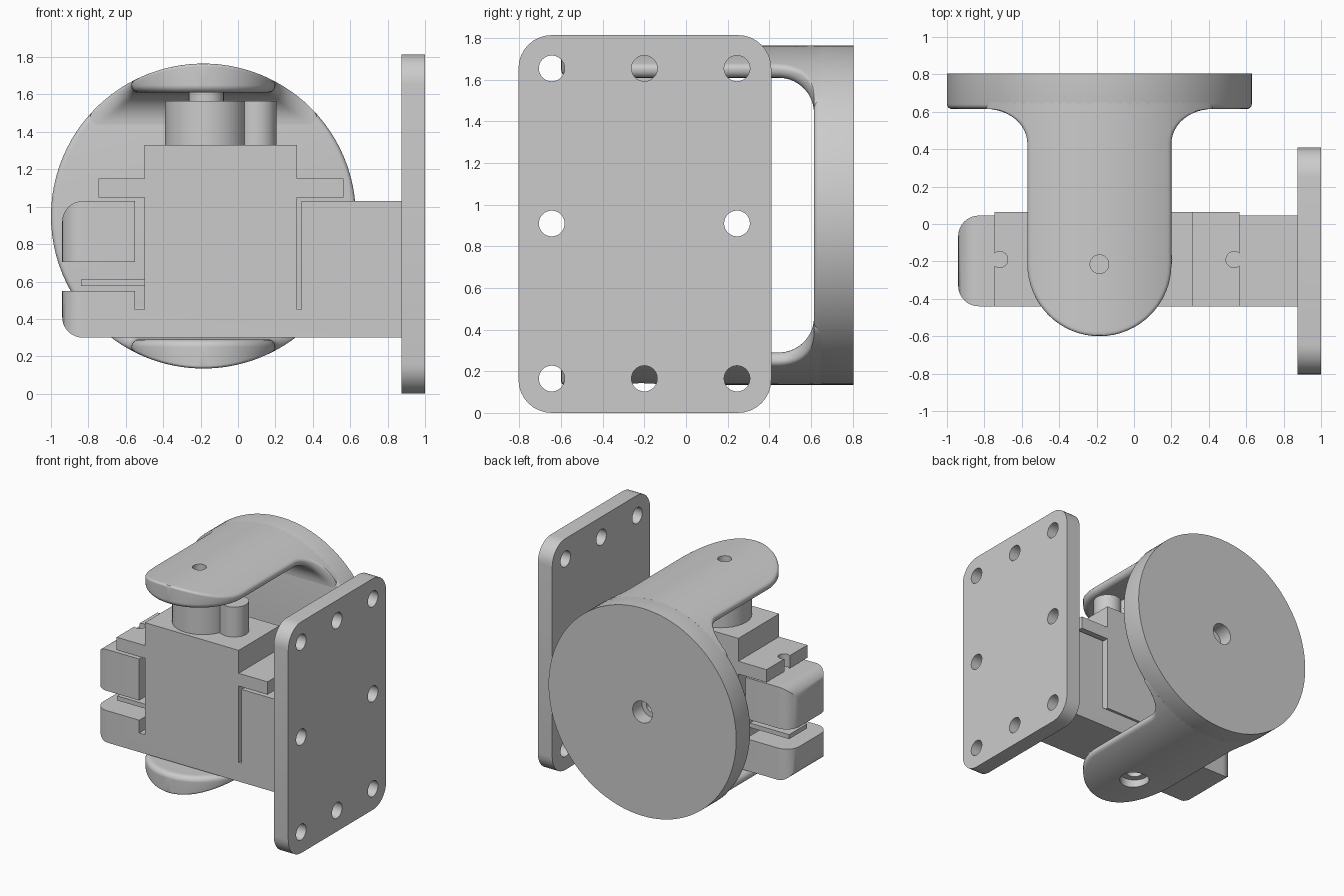
import bpy, bmesh, math
from mathutils import Matrix, Vector

cube = bpy.data.objects.get("Cube")
if cube:
    bpy.data.objects.remove(cube, do_unlink=True)

grey = bpy.data.materials.new("plain_grey")
grey.use_nodes = True
colour = (0.6, 0.6, 0.6, 1)
grey.diffuse_color = colour
for node in grey.node_tree.nodes:
    if node.type == 'BSDF_PRINCIPLED':
        node.inputs["Base Color"].default_value = colour


def finish(name, bm):
    bmesh.ops.recalc_face_normals(bm, faces=bm.faces[:])
    mesh = bpy.data.meshes.new(name)
    bm.to_mesh(mesh)
    bm.free()
    mesh.materials.append(grey)
    obj = bpy.data.objects.new(name, mesh)
    bpy.context.collection.objects.link(obj)
    return obj


def box(name, lo, hi, round_edge=None, radius=0.1, segments=8):
    """Box between two corners; edges chosen by round_edge are rounded."""
    bm = bmesh.new()
    lo, hi = Vector(lo), Vector(hi)
    bmesh.ops.create_cube(bm, size=1)
    for v in bm.verts:
        v.co = (lo + hi) / 2 + v.co * (hi - lo)
    if round_edge:
        edges = [e for e in bm.edges if round_edge(*[v.co for v in e.verts])]
        bmesh.ops.bevel(bm, geom=edges, offset=radius, segments=segments,
                        profile=0.5, affect='EDGES', clamp_overlap=True)
    return finish(name, bm)


def add_cylinder(bm, axis, centre, radius, depth, sides=32):
    turn = {'X': Matrix.Rotation(math.pi / 2, 4, 'Y'),
            'Y': Matrix.Rotation(math.pi / 2, 4, 'X'),
            'Z': Matrix()}[axis]
    bmesh.ops.create_cone(bm, cap_ends=True, segments=sides, radius1=radius,
                          radius2=radius, depth=depth,
                          matrix=Matrix.Translation(centre) @ turn)


def cylinder(name, axis, centre, radius, depth, sides=32):
    bm = bmesh.new()
    add_cylinder(bm, axis, centre, radius, depth, sides)
    return finish(name, bm)


def combine(obj, other, operation='DIFFERENCE'):
    mod = obj.modifiers.new("cut", 'BOOLEAN')
    mod.operation, mod.object, mod.solver = operation, other, 'EXACT'
    bpy.context.view_layer.objects.active = obj
    bpy.ops.object.modifier_apply(modifier=mod.name)
    bpy.data.objects.remove(other, do_unlink=True)


def smooth(obj):
    bpy.ops.object.select_all(action='DESELECT')
    obj.select_set(True)
    bpy.context.view_layer.objects.active = obj
    bpy.ops.object.shade_smooth_by_angle(angle=math.radians(30))


# Mounting plate with eight screw holes
plate = box("mounting_plate", (0.875, -0.805, 0), (1, 0.41, 1.815),
            lambda a, b: abs(a.x - b.x) > 0.05, 0.16)
bm = bmesh.new()
for y in (-0.645, -0.2, 0.245):
    for z in (0.165, 0.91, 1.655):
        if (y, z) != (-0.2, 0.91):
            add_cylinder(bm, 'X', (0.94, y, z), 0.062, 0.4)
combine(plate, finish("plate_holes", bm))
smooth(plate)

# Holder body, rounded at its free end, with motor pocket and cable notch
holder = box("motor_holder", (-0.94, -0.44, 0.3), (0.88, 0.045, 1.03),
             lambda a, b: a.x < -0.9 and b.x < -0.9, 0.11)
combine(holder, box("pocket", (-0.55, -0.6, 0.45), (0.34, 0.2, 1.2)))
combine(holder, box("notch", (-1.1, -0.6, 0.55), (-0.5, 0.2, 0.705),
                    lambda a, b: False))
smooth(holder)

# Motor body, ears, gear housing, shaft and cable
box("motor_body", (-0.5, -0.441, 0.45), (0.315, 0.065, 1.33))
for name, x0, x1, hole in (("ear_right", -0.745, -0.499, -0.718),
                           ("ear_left", 0.314, 0.565, 0.535)):
    ear = box(name, (x0, -0.441, 1.05), (x1, 0.065, 1.15))
    combine(ear, cylinder("ear_hole", 'Z', (hole, -0.19, 1.1), 0.043, 0.4, 24))
gear = cylinder("gear_housing", 'Z', (-0.17, -0.19, 1.445), 0.22, 0.24)
small = cylinder("small_gear_housing", 'Z', (0.1, -0.19, 1.445), 0.105, 0.24, 24)
shaft = cylinder("motor_shaft", 'Z', (-0.17, -0.19, 1.59), 0.095, 0.08, 24)
for part in (gear, small, shaft):
    smooth(part)
box("motor_cable", (-0.84, -0.3, 0.575), (-0.49, -0.08, 0.61))

# Round back disc of the swivel fork
CX, CZ, R = -0.185, 0.95, 0.815
bm = bmesh.new()
add_cylinder(bm, 'Y', (CX, 0.71, CZ), R, 0.19, 96)
rim = [e for e in bm.edges if all(v.co.y < 0.65 for v in e.verts)]
bmesh.ops.bevel(bm, geom=rim, offset=0.025, segments=4, profile=0.5,
                affect='EDGES')
disc = finish("fork_disc", bm)
combine(disc, cylinder("bore", 'Y', (CX, 0.78, CZ), 0.085, 0.18))
combine(disc, cylinder("through_hole", 'Y', (CX, 0.7, CZ), 0.045, 0.5))
smooth(disc)

# Fork arms: round tip, flared root, domed outside and flat inside
HALF, TIP, ROOT, FACE = 0.385, -0.215, 0.43, 0.615


def half_width(y):
    if y < TIP:
        return math.sqrt(max(0, HALF ** 2 - (y - TIP) ** 2))
    t = min(1, max(0, (y - ROOT) / (FACE - ROOT)))
    return HALF + 0.22 * (1 - math.sqrt(1 - t * t))


def rounding(d, r):
    d = min(max(d, 0), r)
    return r - math.sqrt(r * r - (r - d) ** 2)


def heights(dx, y):
    edge = HALF - math.hypot(dx, y - TIP) if y < TIP else half_width(y) - abs(dx)
    fillet = 0.17
    t = min(fillet, max(0, y - (FACE - fillet)))
    inner = 0.66 - fillet + math.sqrt(fillet ** 2 - t * t)
    outer = math.sqrt(R * R - dx * dx)
    return inner + rounding(edge, 0.04), outer - rounding(edge, 0.015)


def fork_arm(name, side):
    rows = [TIP - HALF * math.cos(i * math.pi / 32) for i in range(17)]
    rows += [0.0, 0.2, 0.35]
    rows += [ROOT + (FACE - ROOT) * math.sin(i * math.pi / 24) for i in range(13)]
    rows += [0.65]
    cols = [math.sin(math.pi / 2 * i / 20) for i in range(-20, 21)]
    bm = bmesh.new()
    grids = []
    for layer in (0, 1):
        grids.append([[bm.verts.new((CX + half_width(y) * u, y,
                       CZ + side * heights(half_width(y) * u, y)[layer]))
                       for u in cols] for y in rows])
    for g in grids:
        for a, b in zip(g, g[1:]):
            for j in range(len(cols) - 1):
                bm.faces.new((a[j], a[j + 1], b[j + 1], b[j]))
    # side walls and end walls between the two layers
    low, high = grids
    loops = [([r[k] for r in low], [r[k] for r in high]) for k in (0, -1)]
    loops += [(low[k], high[k]) for k in (0, -1)]
    for a, b in loops:
        for j in range(len(a) - 1):
            bm.faces.new((a[j], a[j + 1], b[j + 1], b[j]))
    bmesh.ops.remove_doubles(bm, verts=bm.verts[:], dist=0.00005)
    return finish(name, bm)


upper = fork_arm("fork_arm_upper", 1)
combine(upper, cylinder("pin_hole", 'Z', (CX, TIP, 1.7), 0.05, 0.4, 24))
smooth(upper)
lower = fork_arm("fork_arm_lower", -1)
combine(lower, cylinder("pin_recess", 'Z', (CX, TIP, 0.1), 0.11, 0.2))
combine(lower, cylinder("pin_hole", 'Z', (CX, TIP, 0.2), 0.06, 0.4, 24))
smooth(lower)
